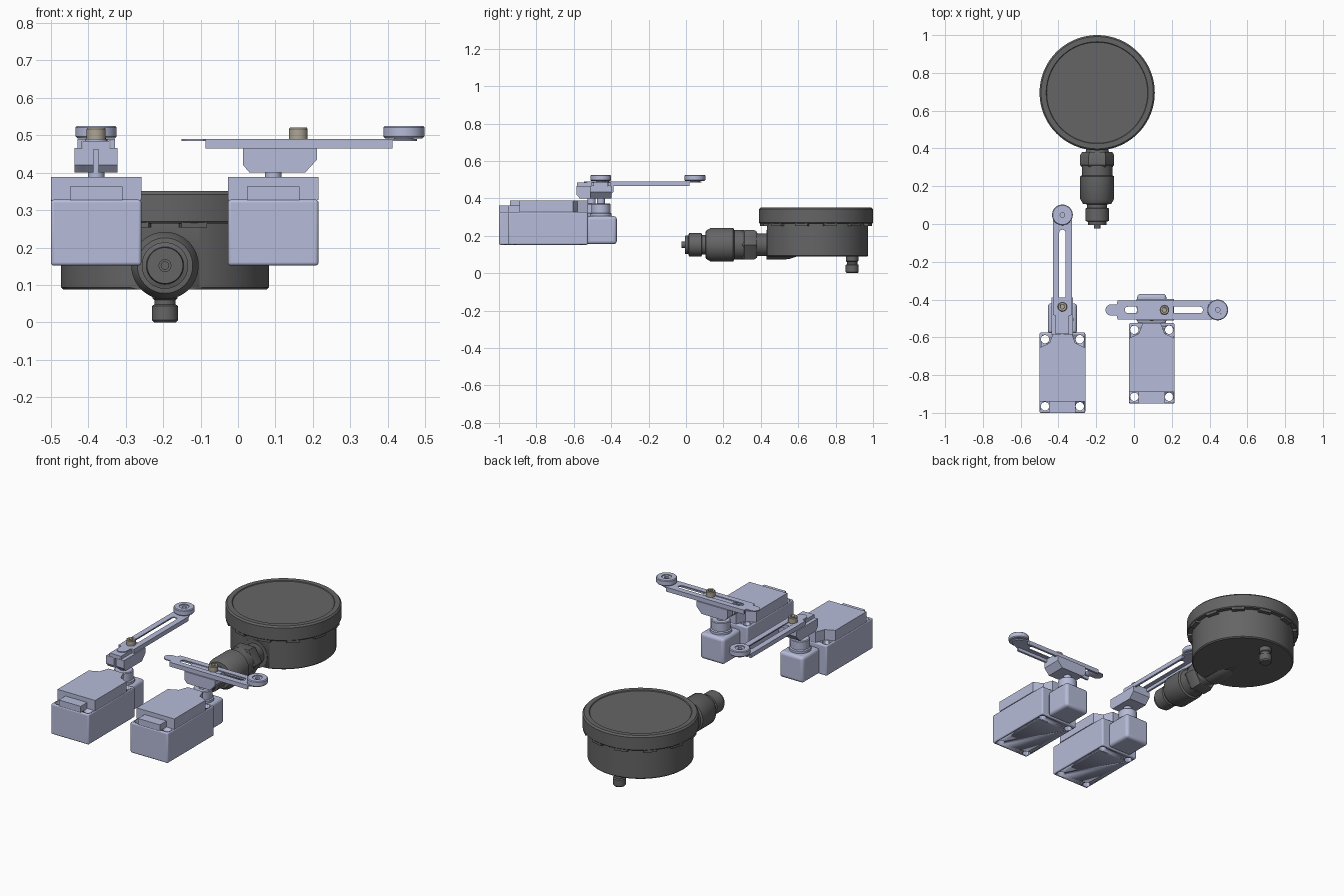
import bpy, bmesh
from math import pi, cos, sin, radians
from mathutils import Matrix, Vector

if "Cube" in bpy.data.objects:
    bpy.data.objects.remove(bpy.data.objects["Cube"])


def material(name, rgb):
    m = bpy.data.materials.new(name)
    m.diffuse_color = (*rgb, 1)
    m.use_nodes = True
    m.node_tree.nodes["Principled BSDF"].inputs["Base Color"].default_value = m.diffuse_color
    return m


BLUE = material("pale_blue", (0.47, 0.50, 0.69))
DARK = material("dark_grey", (0.13, 0.13, 0.13))
TAN = material("bolt_tan", (0.42, 0.38, 0.31))


def activate(ob):
    bpy.ops.object.select_all(action='DESELECT')
    ob.select_set(True)
    bpy.context.view_layer.objects.active = ob


def finish(name, bm, mat):
    bmesh.ops.recalc_face_normals(bm, faces=bm.faces)
    me = bpy.data.meshes.new(name)
    bm.to_mesh(me)
    bm.free()
    ob = bpy.data.objects.new(name, me)
    bpy.context.collection.objects.link(ob)
    if mat:
        me.materials.append(mat)
    activate(ob)
    bpy.ops.object.shade_smooth_by_angle(angle=radians(32))
    return ob


def lathe(name, prof, mat, seg=64, to=None):
    """Revolve (radius, height) pairs about z; a zero radius makes a pole."""
    bm = bmesh.new()
    rings = []
    for r, z in prof:
        n = 1 if r == 0 else seg
        rings.append([bm.verts.new((r * cos(2 * pi * i / seg), r * sin(2 * pi * i / seg), z))
                      for i in range(n)])
    for a, b in zip(rings, rings[1:]):
        for i in range(seg):
            j = (i + 1) % seg
            vs = [a[i % len(a)], a[j % len(a)], b[j % len(b)], b[i % len(b)]]
            bm.faces.new(list(dict.fromkeys(vs)))
    if to is not None:
        bm.transform(to)
    return finish(name, bm, mat)


def prism(name, pts, lo, hi, mat, axis='z'):
    """Extrude an outline along z, or an xz outline along y."""
    bm = bmesh.new()
    put = (lambda u, v: (u, v, lo)) if axis == 'z' else (lambda u, v: (u, lo, v))
    face = bm.faces.new([bm.verts.new(put(*p)) for p in pts])
    ext = bmesh.ops.extrude_face_region(bm, geom=[face])['geom']
    d = Vector((0, 0, hi - lo)) if axis == 'z' else Vector((0, hi - lo, 0))
    bmesh.ops.translate(bm, vec=d, verts=[g for g in ext if isinstance(g, bmesh.types.BMVert)])
    return finish(name, bm, mat)


def box(name, x, y, z, mat, bevel=0, seg=3):
    ob = prism(name, [(x[0], y[0]), (x[1], y[0]), (x[1], y[1]), (x[0], y[1])], *z, mat)
    if bevel:
        m = ob.modifiers.new("bevel", 'BEVEL')
        m.width, m.segments = bevel, seg
        activate(ob)
        bpy.ops.object.modifier_apply(modifier=m.name)
        bpy.ops.object.shade_smooth_by_angle(angle=radians(32))
    return ob


def cut(ob, *cutters):
    for c in cutters:
        m = ob.modifiers.new("cut", 'BOOLEAN')
        m.operation, m.solver, m.object = 'DIFFERENCE', 'EXACT', c
        activate(ob)
        bpy.ops.object.modifier_apply(modifier=m.name)
        bpy.data.objects.remove(c)
    return ob


def arc(cx, cy, r, a0, a1, n=12):
    return [(cx + r * cos(radians(a0 + (a1 - a0) * i / n)),
             cy + r * sin(radians(a0 + (a1 - a0) * i / n))) for i in range(n + 1)]


def rod(r, x, y, lo, hi, seg=32):
    return lathe("cutter", [(0, lo), (r, lo), (r, hi), (0, hi)], None, seg,
                 Matrix.Translation((x, y, 0)))


def mirrored(half):
    return half + [(-x, y) for x, y in reversed(half)]


def limit_switch(tag, loc, turn, roller_x):
    # Built around the shaft axis; the arm lies along +x before turning
    fixed, swung = [], []
    base = box(tag + "_housing", (-.121, .121), (-.495, -.07), (.152, .328), BLUE, .008)
    cut(base, *[rod(.022, sx * .092, y, .1, .4) for sx in (-1, 1) for y in (-.46, -.105)])
    back = [(.121, -.435), (.121, -.15), (.068, -.125), (.048, -.07)]
    fixed += [base,
              prism(tag + "_housing_step", mirrored([(.07, -.495), (.07, -.435)] + back),
                    .327, .363, BLUE),
              prism(tag + "_cover", mirrored(back), .362, .388, BLUE),
              box(tag + "_head", (-.077, .077), (-.075, .085), (.155, .305), BLUE, .017, 4),
              lathe(tag + "_shaft", [(0, .30), (.058, .30), (.058, .318), (.051, .322), (.051, .368),
                                     (.047, .372), (.022, .372), (.022, .41), (0, .41)], BLUE)]
    # Arm clamp with its slit and guide rib
    clamp = prism(tag + "_clamp", [(-.08, .466), (-.08, .42), (-.063, .40), (.085, .40),
                                   (.117, .435), (.117, .466)], -.057, .057, BLUE, 'y')
    cut(clamp, box("cutter", (-.1, -.02), (-.007, .007), (.38, .5), None))
    swung += [clamp, box(tag + "_guide_rib", (-.078, .115), (-.036, .036), (.462, .485), BLUE)]
    # Slotted channel arm
    R = roller_x
    outline = (arc(R, 0, .035, -60, 60) + [(R - .03, .05), (R - .53, .05), (R - .535, .03)]
               + arc(R - .564, 0, .03, 90, 270) + [(R - .535, -.03), (R - .53, -.05), (R - .03, -.05)])
    plate = prism(tag + "_arm", outline, .484, .490, BLUE)
    slot = arc(R - .095, 0, .017, -90, 90) + arc(R - .475, 0, .017, 90, 270)
    cut(plate, prism("cutter", slot, .47, .5, None))
    swung.append(plate)
    for s, side in ((-1, "right"), (1, "left")):
        swung.append(box(f"{tag}_arm_flange_{side}", (R - .53, R - .03),
                         sorted((s * .038, s * .05)), (.465, .487), BLUE))
    # Roller, its pin and the socket bolt
    at = Matrix.Translation((R, 0, 0))
    swung.append(lathe(tag + "_roller", [(.026, .492), (.05, .492), (.055, .497), (.055, .521),
                                         (.051, .525), (.026, .525), (.026, .492)], BLUE, 48, at))
    swung.append(lathe(tag + "_roller_pin", [(.012, .484), (.026, .484), (.026, .520), (.012, .520),
                                             (.012, .484)], BLUE, 32, at))
    bolt = lathe(tag + "_bolt", [(0, .47), (.015, .47), (.015, .489), (.025, .489), (.025, .517),
                                 (.022, .521), (0, .521)], TAN, 32, Matrix.Translation((.067, 0, 0)))
    swung.append(cut(bolt, rod(.013, .067, 0, .505, .54, 6)))
    place = Matrix.Translation(loc)
    for ob in fixed:
        ob.matrix_world = place
    for ob in swung:
        ob.matrix_world = place @ Matrix.Rotation(turn, 4, 'Z')


limit_switch("left_switch", (-.379, -.505, 0), pi / 2, .553)
limit_switch("right_switch", (.094, -.455, 0), 0, .349)

# Round gauge case, flattened where the connector enters
GX, GY = -.195, .695
centre = Matrix.Translation((GX, GY, 0))
case = lathe("gauge_case", [(0, .088), (.272, .088), (.278, .094), (.278, .30), (0, .30)],
             DARK, 96, centre)
cut(case, box("cutter", (GX - .2, GX + .2), (.3, .433), (.05, .268), None))
lathe("gauge_bezel", [(0, .265), (.300, .265), (.305, .270), (.305, .342), (.297, .351), (.270, .351),
                      (.267, .347), (0, .347)], DARK, 96, centre)
# Small tabs crimped under the bezel
for i in range(12):
    tab = box(f"bezel_tab_{i + 1}", (.274, .301), (-.035, .035), (.253, .268), DARK)
    tab.matrix_world = centre @ Matrix.Rotation(2 * pi * (i + .5) / 12, 4, 'Z')
# Bottom stem
lathe("bottom_stem", [(0, 0), (.029, 0), (.035, .007), (.035, .044), (.028, .048), (.028, .060),
                      (.033, .064), (.033, .095), (0, .095)], DARK, 32,
      Matrix.Translation((GX, .888, 0)))

# Connector along y
along = Matrix.Translation((GX, 0, .152)) @ Matrix.Rotation(-pi / 2, 4, 'X')
lathe("connector_socket", [(0, -.005), (.010, -.005), (.010, -.025), (.017, -.025), (.017, -.005),
                           (.048, -.005), (.050, .012), (.062, .016), (.062, .082), (.053, .086),
                           (.053, .104), (.074, .106), (.090, .132), (.090, .252), (.080, .258),
                           (.080, .31), (0, .31)], DARK, 64, along)
lathe("connector_nut", [(0, .30), (.080, .30), (.090, .312), (.090, .365), (.080, .380), (0, .380)],
      DARK, 6, along)
lathe("connector_neck", [(0, .37), (.068, .37), (.060, .385), (.060, .45), (0, .45)], DARK, 48, along)
# Fairing that blends the connector into the case underside
lathe("case_fairing", [(0, .431), (.080, .431), (.080, .52), (.074, .56), (.060, .60), (.035, .63),
                       (0, .64)], DARK, 48, along)
